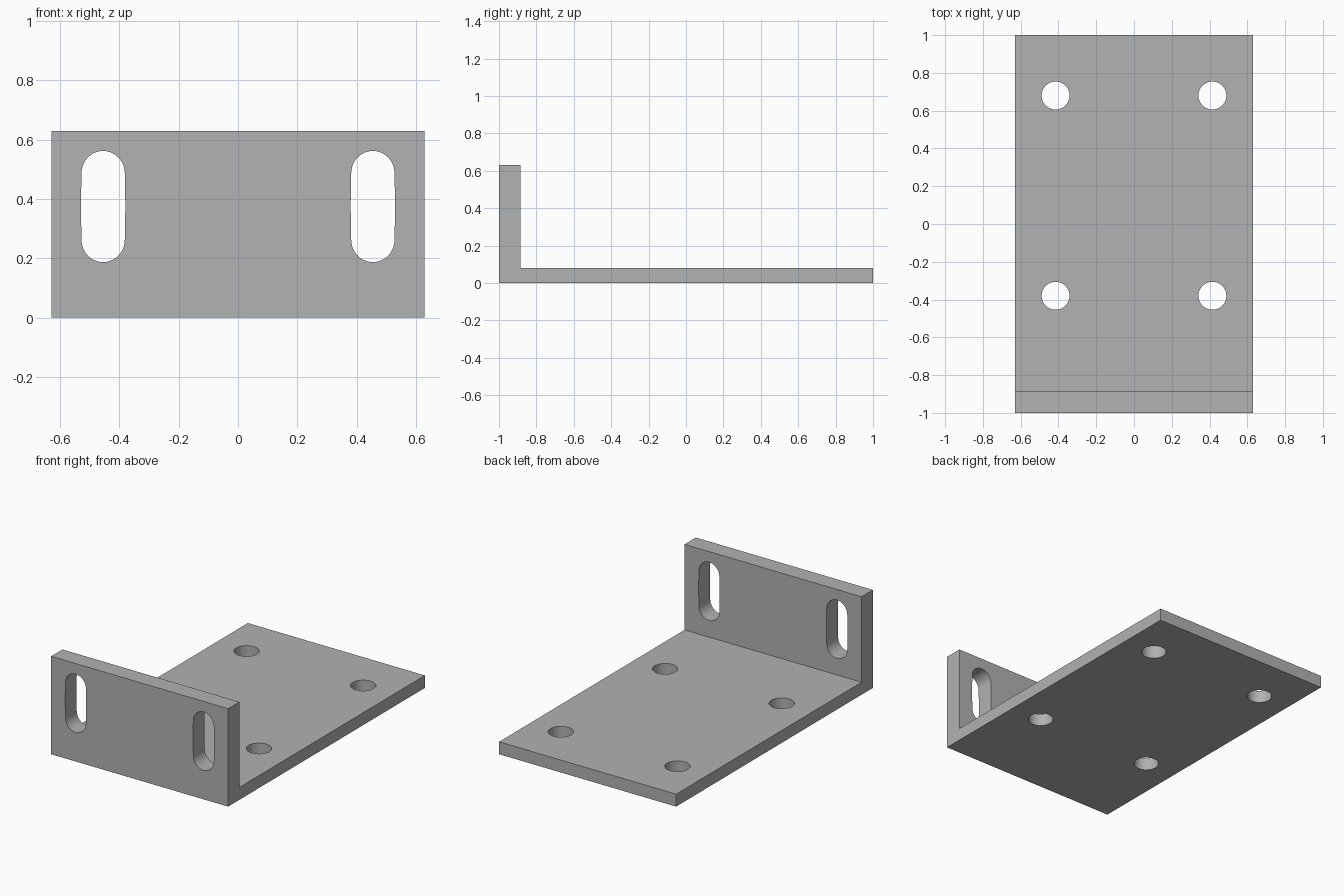
import bpy, bmesh, math
from mathutils import Vector

if "Cube" in bpy.data.objects:
    bpy.data.objects.remove(bpy.data.objects["Cube"])

W, PLATE_T, WALL_T, WALL_H = 0.63, 0.08, 0.115, 0.63

grey = bpy.data.materials.new("plain grey")
grey.diffuse_color = (0.445, 0.445, 0.445, 1)
grey.use_nodes = True
grey.node_tree.nodes["Principled BSDF"].inputs["Base Color"].default_value = grey.diffuse_color


def prism(name, points, direction):
    """Extrude a closed outline of 3D points along a direction."""
    bm = bmesh.new()
    face = bm.faces.new([bm.verts.new(p) for p in points])
    ext = bmesh.ops.extrude_face_region(bm, geom=[face])
    moved = [g for g in ext["geom"] if isinstance(g, bmesh.types.BMVert)]
    bmesh.ops.translate(bm, verts=moved, vec=Vector(direction))
    bmesh.ops.recalc_face_normals(bm, faces=bm.faces)
    mesh = bpy.data.meshes.new(name)
    bm.to_mesh(mesh)
    bm.free()
    mesh.materials.append(grey)
    ob = bpy.data.objects.new(name, mesh)
    bpy.context.collection.objects.link(ob)
    return ob


def arc(cx, cy, rx, ry, a0, a1, n):
    """n+1 points along an elliptical arc, angles in degrees."""
    angles = [math.radians(a0 + (a1 - a0) * i / n) for i in range(n + 1)]
    return [(cx + rx * math.cos(a), cy + ry * math.sin(a)) for a in angles]


# L-shaped bracket: base plate and upright wall in one profile
profile = [(-1, 0), (1, 0), (1, PLATE_T), (-1 + WALL_T, PLATE_T),
           (-1 + WALL_T, WALL_H), (-1, WALL_H)]
bracket = prism("angle_bracket", [(-W, y, z) for y, z in profile], (2 * W, 0, 0))

cutters = []
for side in (-1, 1):
    # round screw holes in the base plate
    for y in (0.68, -0.38):
        ring = arc(side * 0.415, y, 0.074, 0.074, 0, 360, 40)[:-1]
        cutters.append(prism("hole_cutter", [(a, b, -0.1) for a, b in ring], (0, 0, 0.3)))
    # upright slots in the wall, very slightly wider at mid height
    x = side * 0.455
    slot = (arc(x, 0.487, 0.073, 0.075, 0, 180, 20) + [(x - 0.075, 0.375)]
            + arc(x, 0.262, 0.073, 0.075, 180, 360, 20) + [(x + 0.075, 0.375)])
    cutters.append(prism("slot_cutter", [(a, -1.1, b) for a, b in slot], (0, 0.4, 0)))

# cut the openings
bpy.context.view_layer.objects.active = bracket
bracket.select_set(True)
for c in cutters:
    c.hide_render = True
    mod = bracket.modifiers.new("cut", "BOOLEAN")
    mod.operation = "DIFFERENCE"
    mod.solver = "EXACT"
    mod.object = c
    bpy.ops.object.modifier_apply(modifier=mod.name)
    bpy.data.objects.remove(c)

bpy.ops.object.shade_smooth_by_angle(angle=math.radians(30))
